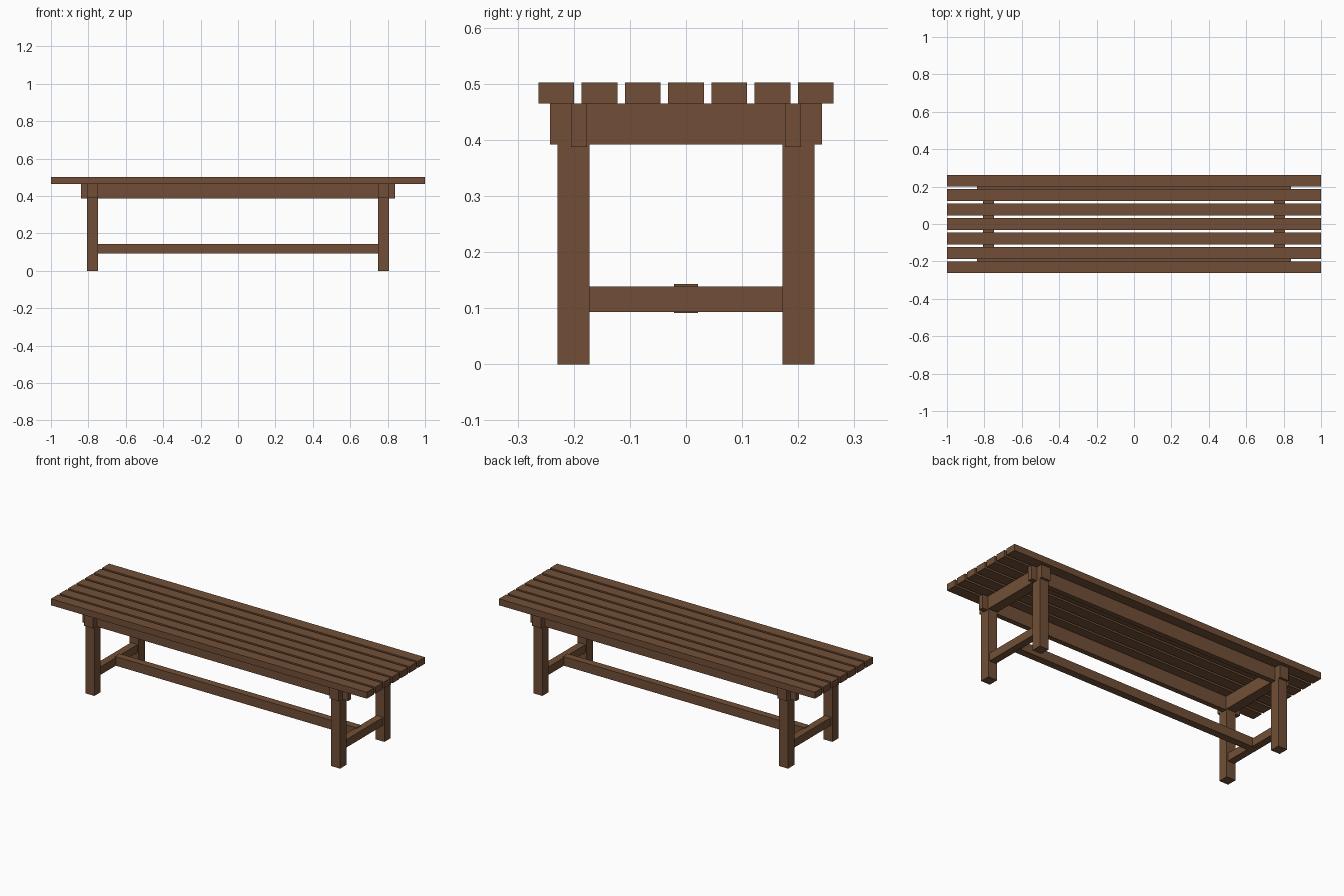
import bpy

if "Cube" in bpy.data.objects:
    bpy.data.objects.remove(bpy.data.objects["Cube"])

wood = bpy.data.materials.new("brown wood")
wood.diffuse_color = (0.165, 0.078, 0.038, 1)
wood.use_nodes = True
wood.node_tree.nodes["Principled BSDF"].inputs["Base Color"].default_value = wood.diffuse_color


def box(name, x, y, z):
    """Box from (min, max) ranges on each axis."""
    verts = [(a, b, c) for a in x for b in y for c in z]
    faces = [(0, 1, 3, 2), (4, 6, 7, 5), (0, 4, 5, 1),
             (2, 3, 7, 6), (0, 2, 6, 4), (1, 5, 7, 3)]
    mesh = bpy.data.meshes.new(name)
    mesh.from_pydata(verts, [], faces)
    mesh.materials.append(wood)
    obj = bpy.data.objects.new(name, mesh)
    bpy.context.collection.objects.link(obj)
    return obj


def around(centre, half):
    return (centre - half, centre + half)


# Seat slats
for i in range(7):
    box(f"seat_slat_{i + 1}", (-1, 1), around((i - 3) * 0.0771, 0.0317), (0.465, 0.502))

# Long aprons under the seat
for side, s in (("front", -1), ("back", 1)):
    box(f"{side}_apron", (-0.84, 0.84), around(s * 0.1905, 0.0145), (0.387, 0.465))

# End frames: legs, upper cross rail, lower cross rail
for end, e in (("left", -1), ("right", 1)):
    cx = e * 0.778
    for side, s in (("front", -1), ("back", 1)):
        box(f"{side}_{end}_leg", around(cx, 0.0285), around(s * 0.2005, 0.0285), (0, 0.392))
    box(f"{end}_upper_cross_rail", around(cx, 0.0285), (-0.242, 0.242), (0.392, 0.465))
    box(f"{end}_lower_cross_rail", around(cx, 0.021), (-0.172, 0.172), (0.093, 0.139))

# Long stretcher joining the end frames
box("centre_stretcher", (-0.765, 0.765), (-0.021, 0.021), (0.091, 0.143))
